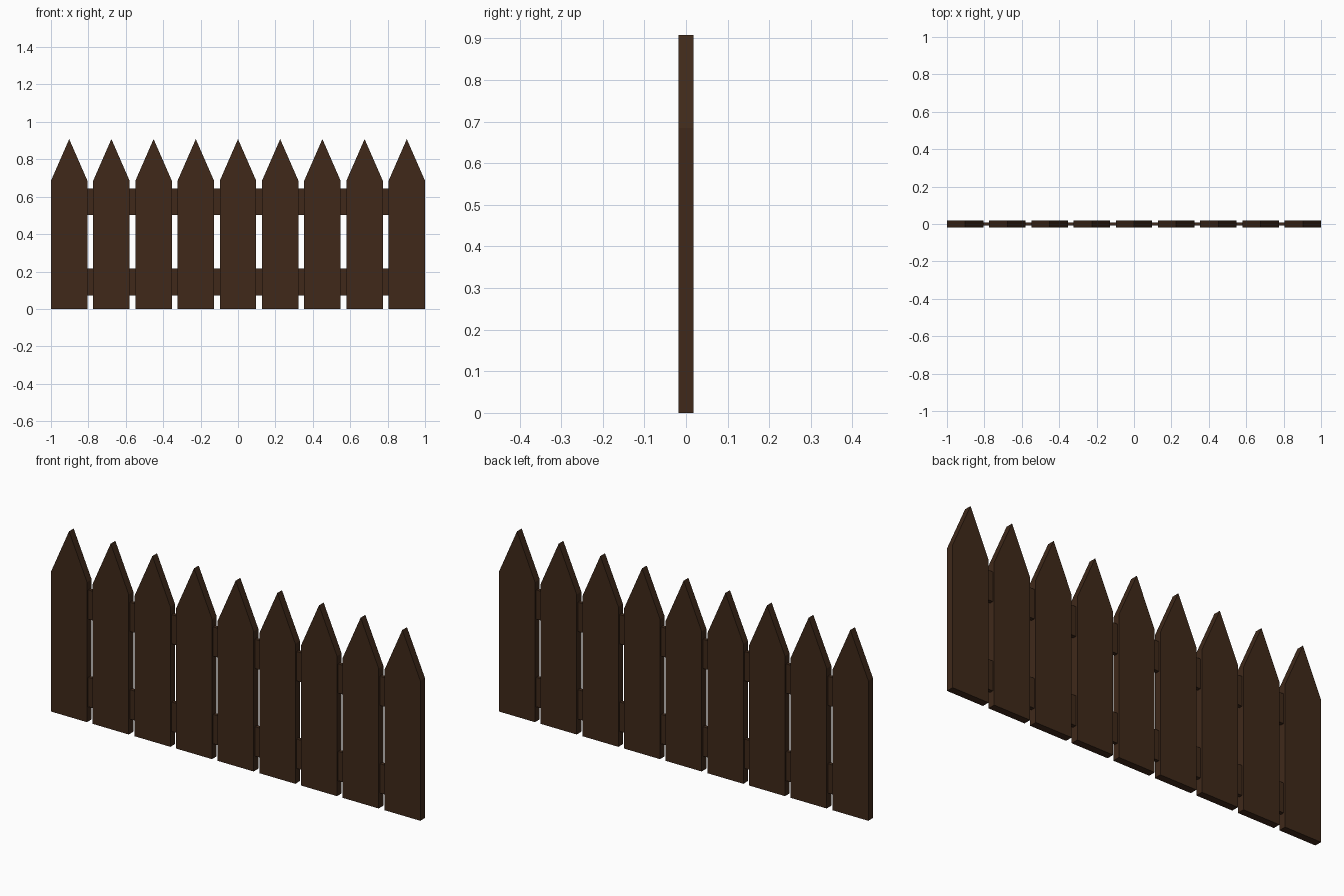
import bpy, bmesh

if "Cube" in bpy.data.objects:
    bpy.data.objects.remove(bpy.data.objects["Cube"])

wood = bpy.data.materials.new("dark_wood")
wood.diffuse_color = (0.05, 0.022, 0.010, 1)
wood.use_nodes = True
wood.node_tree.nodes["Principled BSDF"].inputs["Base Color"].default_value = wood.diffuse_color


def extruded_profile(name, points, thickness, x=0.0):
    """Closed x/z outline extruded evenly about y = 0."""
    bm = bmesh.new()
    face = bm.faces.new([bm.verts.new((px, -thickness / 2, pz)) for px, pz in points])
    ext = bmesh.ops.extrude_face_region(bm, geom=[face])
    verts = [v for v in ext["geom"] if isinstance(v, bmesh.types.BMVert)]
    bmesh.ops.translate(bm, verts=verts, vec=(0, thickness, 0))
    bmesh.ops.recalc_face_normals(bm, faces=bm.faces)
    mesh = bpy.data.meshes.new(name)
    bm.to_mesh(mesh)
    bm.free()
    mesh.materials.append(wood)
    obj = bpy.data.objects.new(name, mesh)
    obj.location.x = x
    bpy.context.collection.objects.link(obj)
    return obj


# Pointed pickets
COUNT, WIDTH, SHOULDER, TIP = 9, 0.195, 0.685, 0.908
h = WIDTH / 2
outline = [(-h, 0), (h, 0), (h, SHOULDER), (0, TIP), (-h, SHOULDER)]
spacing = (2 - WIDTH) / (COUNT - 1)
for i in range(COUNT):
    extruded_profile(f"picket_{i + 1}", outline, 0.036, -1 + h + i * spacing)

# Horizontal rails running through the pickets
for name, z0, z1 in (("lower_rail", 0.072, 0.216), ("upper_rail", 0.501, 0.644)):
    extruded_profile(name, [(-0.9, z0), (0.9, z0), (0.9, z1), (-0.9, z1)], 0.018)
